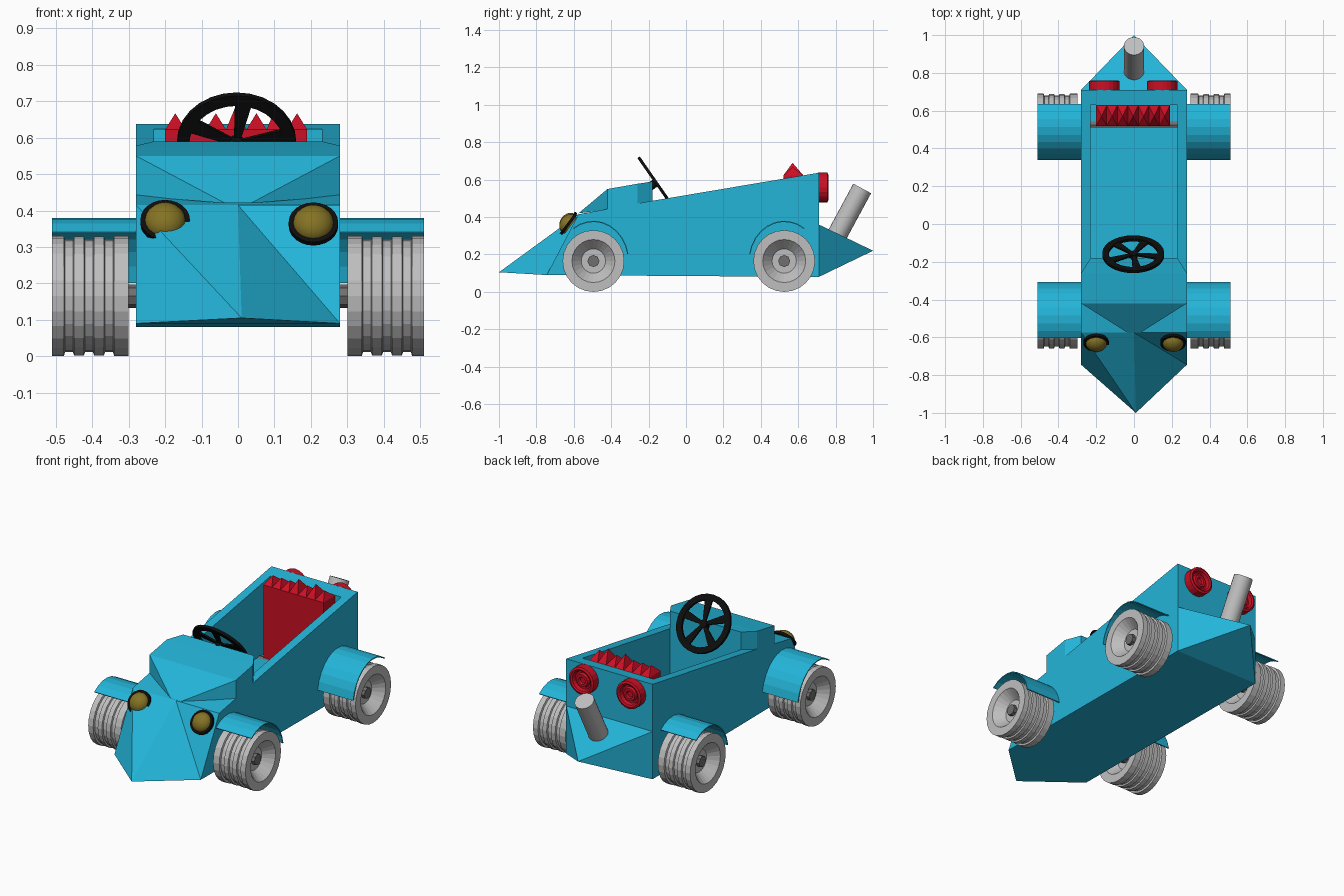
import bpy, bmesh, math
from mathutils import Vector, Matrix

if "Cube" in bpy.data.objects:
    bpy.data.objects.remove(bpy.data.objects["Cube"])


def material(name, rgb):
    m = bpy.data.materials.new(name)
    m.diffuse_color = (*rgb, 1)
    m.use_nodes = True
    m.node_tree.nodes["Principled BSDF"].inputs["Base Color"].default_value = m.diffuse_color
    return m


BLUE = material("sky blue paint", (0.017, 0.46, 0.69))
RED = material("red", (0.60, 0.005, 0.018))
GRAY = material("light gray", (0.52, 0.52, 0.52))
DARK = material("dark gray", (0.16, 0.16, 0.16))
BLACK = material("black", (0.004, 0.004, 0.004))
OLIVE = material("olive yellow", (0.23, 0.17, 0.018))


def finish(name, bm, mat, smooth=False):
    bmesh.ops.recalc_face_normals(bm, faces=bm.faces)
    me = bpy.data.meshes.new(name)
    bm.to_mesh(me)
    bm.free()
    me.materials.append(mat)
    ob = bpy.data.objects.new(name, me)
    bpy.context.collection.objects.link(ob)
    if smooth:
        bpy.ops.object.select_all(action='DESELECT')
        ob.select_set(True)
        bpy.context.view_layer.objects.active = ob
        bpy.ops.object.shade_smooth_by_angle(angle=math.radians(30))
    return ob


def hull(name, points, mat):
    bm = bmesh.new()
    for p in points:
        bm.verts.new(p)
    bmesh.ops.convex_hull(bm, input=bm.verts[:])
    return finish(name, bm, mat)


def mesh(name, verts, faces, mat):
    bm = bmesh.new()
    vs = [bm.verts.new(v) for v in verts]
    for f in faces:
        bm.faces.new([vs[i] for i in f])
    return finish(name, bm, mat)


def box(name, lo, hi, mat):
    return hull(name, [(x, y, z) for x in (lo[0], hi[0]) for y in (lo[1], hi[1])
                       for z in (lo[2], hi[2])], mat)


def lathe(name, profile, centre, axis, mat, n=24, closed=False, smooth=False):
    """Turn (along, radius) points round an axis through centre."""
    bm = bmesh.new()
    rot = Vector(axis).to_track_quat('Z', 'Y').to_matrix().to_4x4()
    m = Matrix.Translation(centre) @ rot
    rings = []
    for a, r in profile:
        rings.append([bm.verts.new(m @ Vector((r * math.cos(t), r * math.sin(t), a)))
                      for t in (2 * math.pi * i / n for i in range(n))])
    pairs = list(zip(rings, rings[1:]))
    if closed:
        pairs.append((rings[-1], rings[0]))
    else:
        bm.faces.new(rings[0])
        bm.faces.new(rings[-1])
    for p, q in pairs:
        for i in range(n):
            j = (i + 1) % n
            bm.faces.new((p[i], p[j], q[j], q[i]))
    return finish(name, bm, mat, smooth)


# Body tub: side profile extruded across, then the cockpit cut out
side = [(-0.745, 0.09), (-0.575, 0.415), (-0.18, 0.487), (0.71, 0.637), (0.71, 0.08)]
k = len(side)
body = mesh("body", [(x, y, z) for x in (-0.28, 0.28) for y, z in side],
            [range(k), range(k, 2 * k)] +
            [(i, (i + 1) % k, (i + 1) % k + k, i + k) for i in range(k)], BLUE)
cutter = box("cockpit_cutter", (-0.23, -0.18, 0.19), (0.23, 0.63, 0.9), BLUE)
cutter.hide_render = True
mod = body.modifiers.new("cockpit", 'BOOLEAN')
mod.operation, mod.object, mod.solver = 'DIFFERENCE', cutter, 'EXACT'
bpy.context.view_layer.objects.active = body
bpy.ops.object.modifier_apply(modifier=mod.name)
bpy.data.objects.remove(cutter)

# Pointed nose with a centre ridge
mesh("nose", [(0, -0.575, 0.415), (0.28, -0.575, 0.415), (0.28, -0.745, 0.09),
              (0.01, -1.0, 0.105), (-0.28, -0.745, 0.09), (-0.28, -0.575, 0.415)],
     [(0, 1, 2), (0, 2, 3), (0, 3, 5), (3, 4, 5), (2, 4, 3), (0, 5, 4, 2, 1)], BLUE)

# Pointed tail
hull("tail", [(x, 0.71, z) for x in (-0.28, 0.28) for z in (0.08, 0.36)] + [(0, 1.0, 0.22)], BLUE)

# Dashboard cowl
half = [(0.28, -0.42, 0.55), (0.28, -0.26, 0.578), (0.23, -0.18, 0.59), (0.035, -0.575, 0.42),
        (0.28, -0.42, 0.44), (0.28, -0.26, 0.465), (0.23, -0.18, 0.475)]
hull("cowl", [(s * x, y, z) for s in (-1, 1) for x, y, z in half], BLUE)

# Seat back with a row of spikes
box("seat_back", (-0.2, 0.52, 0.19), (0.19, 0.629, 0.622), RED)
bm = bmesh.new()
for i in range(7):
    w = 0.39 / 7
    x = -0.2 + w * (i + 0.5)
    base = [bm.verts.new((x + a * w / 2, 0.574 + b * 0.054, 0.622))
            for a, b in ((-1, -1), (1, -1), (1, 1), (-1, 1))]
    tip = bm.verts.new((x, 0.57, 0.69 if i in (3, 5) else 0.667))
    bm.faces.new(base)
    for j in range(4):
        bm.faces.new((base[j], base[(j + 1) % 4], tip))
finish("seat_spikes", bm, RED)

# Wheels: grooved tread with dished sides
tread = [(0.105, 0.165), (0.073, 0.165), (0.07, 0.154), (0.048, 0.154), (0.045, 0.163),
         (0.018, 0.163), (0.015, 0.154), (-0.007, 0.154), (-0.01, 0.163), (-0.037, 0.163),
         (-0.04, 0.154), (-0.062, 0.154), (-0.065, 0.165), (-0.105, 0.165)]
wheel = [(0.05, 0.065), (0.105, 0.115)] + tread + [(-0.105, 0.115), (-0.05, 0.065)]
for end, y in (("front", -0.495), ("rear", 0.525)):
    lathe(end + "_axle", [(-0.475, 0.032), (0.475, 0.032)], (0, y, 0.165), (1, 0, 0), DARK, 8)
    for label, s in (("left", -1), ("right", 1)):
        lathe(f"{end}_{label}_wheel", wheel, (s * 0.405, y, 0.165), (s, 0, 0), GRAY)
        # Mudguard: thin arc, hanging lower on the side towards the cockpit
        d = 1 if end == "front" else -1
        n = 9
        bm = bmesh.new()
        rows = []
        for i in range(n + 1):
            t = math.radians(10 + (125 - 10) * i / n)
            rows.append([bm.verts.new((s * x, y + d * (0.19 - o) * math.cos(t),
                                       0.165 + (0.215 - o) * math.sin(t)))
                         for x, o in ((0.275, 0), (0.51, 0), (0.51, 0.006), (0.275, 0.006))])
        for p, q in zip(rows, rows[1:]):
            for j in range(4):
                bm.faces.new((p[j], p[(j + 1) % 4], q[(j + 1) % 4], q[j]))
        bm.faces.new(rows[0])
        bm.faces.new(rows[-1])
        finish(f"{end}_{label}_mudguard", bm, BLUE)

# Headlights: domed lens in a black ring
tilt = Vector((0, -0.8, 0.6))
for label, c in (("left", (-0.2, -0.628, 0.37)), ("right", (0.207, -0.628, 0.363))):
    dome = [(0.045 * math.sin(a), 0.057 * math.cos(a))
            for a in (math.radians(d) for d in (-20, 0, 18, 36, 54, 72, 85))]
    lathe(label + "_headlight", dome, c, tilt, OLIVE, 20, smooth=True)
    lathe(label + "_headlight_ring", [(-0.008, 0.055), (0.008, 0.055), (0.008, 0.068), (-0.008, 0.068)],
          c, tilt, BLACK, 24, closed=True)

# Tail lights: concentric rings
for label, x in (("left", -0.157), ("right", 0.15)):
    lathe(label + "_tail_light", [(0, 0.08), (0.05, 0.08), (0.055, 0.068), (0.05, 0.058), (0.03, 0.052),
                                  (0.03, 0.042), (0.045, 0.036), (0.045, 0.022), (0.035, 0.016)],
          (x, 0.706, 0.558), (0, 1, 0), RED, 20)

# Exhaust pipe
lathe("exhaust_pipe", [(-0.34, 0.054), (0, 0.054)], (0, 0.942, 0.553), (0, 0.475, 0.88), GRAY, 20, smooth=True)

# Steering wheel: flat rim, five spokes and a hub
normal = Vector((0, 0.82, 0.57)).normalized()
up = Vector((0, -0.57, 0.82)).normalized()
right = Vector((1, 0, 0))
c = Vector((-0.004, -0.16, 0.585))
lathe("steering_rim", [(-0.008, 0.13), (0.008, 0.13), (0.008, 0.164), (-0.008, 0.164)],
      c, normal, BLACK, 28, closed=True)
for i in range(5):
    a = math.radians(82 + 72 * i)
    out = right * math.cos(a) + up * math.sin(a)
    across = normal.cross(out)
    hull(f"steering_spoke_{i + 1}", [c + out * r + across * w * s + normal * h
                                     for r, w in ((0.005, 0.008), (0.14, 0.024))
                                     for s in (-1, 1) for h in (-0.005, 0.005)], BLACK)
lathe("steering_hub", [(-0.05, 0.022), (0.008, 0.022)], c, normal, BLACK, 12)
